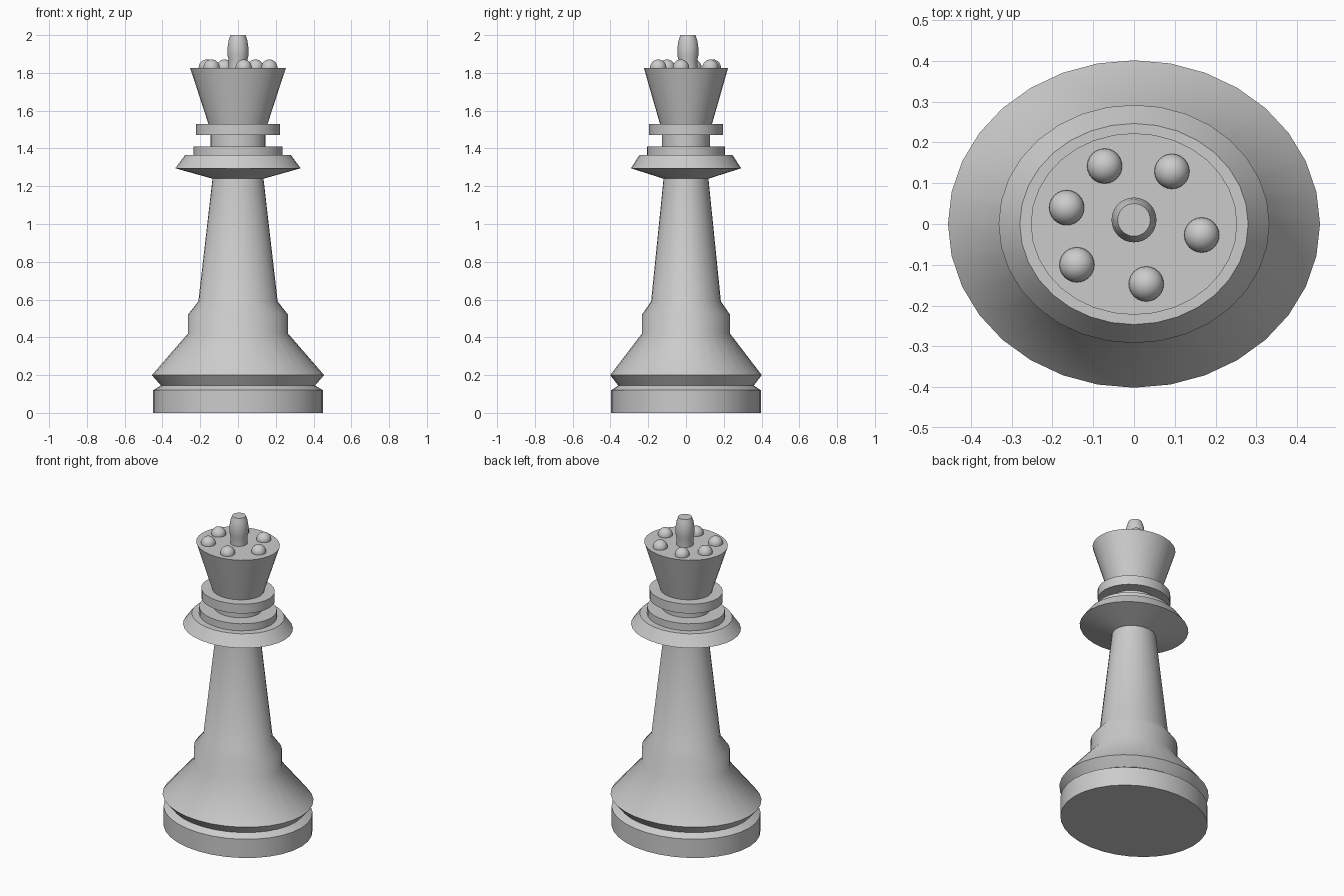
import bpy, math

if "Cube" in bpy.data.objects:
    bpy.data.objects.remove(bpy.data.objects["Cube"])

grey = bpy.data.materials.new("plain_grey")
grey.diffuse_color = (0.6, 0.6, 0.6, 1)
grey.use_nodes = True
grey.node_tree.nodes["Principled BSDF"].inputs["Base Color"].default_value = grey.diffuse_color
SQUASH = 0.88  # the turned parts are slightly oval


def finish(obj, angle):
    obj.data.materials.append(grey)
    bpy.ops.object.select_all(action='DESELECT')
    obj.select_set(True)
    bpy.context.view_layer.objects.active = obj
    bpy.ops.object.shade_smooth_by_angle(angle=math.radians(angle))


def lathe(name, profile, sides=32, squash=SQUASH, loc=(0, 0, 0), angle=50):
    """Closed turned solid from (radius, height) pairs, bottom to top."""
    verts, faces = [], []
    for r, z in profile:
        for i in range(sides):
            a = 2 * math.pi * i / sides
            verts.append((r * math.cos(a), r * math.sin(a) * squash, z))
    for k in range(len(profile) - 1):
        for i in range(sides):
            j = (i + 1) % sides
            faces.append((k * sides + i, k * sides + j,
                          (k + 1) * sides + j, (k + 1) * sides + i))
    faces.append(tuple(reversed(range(sides))))
    top = (len(profile) - 1) * sides
    faces.append(tuple(range(top, top + sides)))
    mesh = bpy.data.meshes.new(name)
    mesh.from_pydata(verts, [], faces)
    obj = bpy.data.objects.new(name, mesh)
    obj.location = loc
    bpy.context.collection.objects.link(obj)
    finish(obj, angle)
    return obj


# base, stem and flared collar
lathe("body", [(0.45, 0), (0.45, 0.03), (0.45, 0.12), (0.408, 0.145),
               (0.456, 0.2), (0.265, 0.42), (0.265, 0.52), (0.21, 0.59),
               (0.135, 1.24), (0.332, 1.295), (0.28, 1.365)])
# stacked rings under the crown
lathe("lower_ring", [(0.235, 1.36), (0.235, 1.41)])
lathe("neck", [(0.145, 1.40), (0.145, 1.48)])
lathe("upper_ring", [(0.222, 1.47), (0.222, 1.53)])
# crown cup
lathe("crown", [(0.155, 1.525), (0.253, 1.825)])
# finial
lathe("finial", [(0.05, 1.82), (0.05, 1.87), (0.055, 1.89), (0.055, 1.935),
                 (0.05, 1.97), (0.04, 2.0)], squash=1, loc=(0, 0.01, 0))
# crown beads
beads = [(-0.072, 0.142), (0.093, 0.129), (-0.165, 0.04),
         (0.166, -0.027), (-0.14, -0.10), (0.03, -0.147)]
for n, (x, y) in enumerate(beads):
    bpy.ops.mesh.primitive_uv_sphere_add(segments=24, ring_count=16, radius=0.043,
                                         location=(x, y, 1.828))
    bead = bpy.context.object
    bead.name = f"crown_bead_{n + 1}"
    finish(bead, 60)
